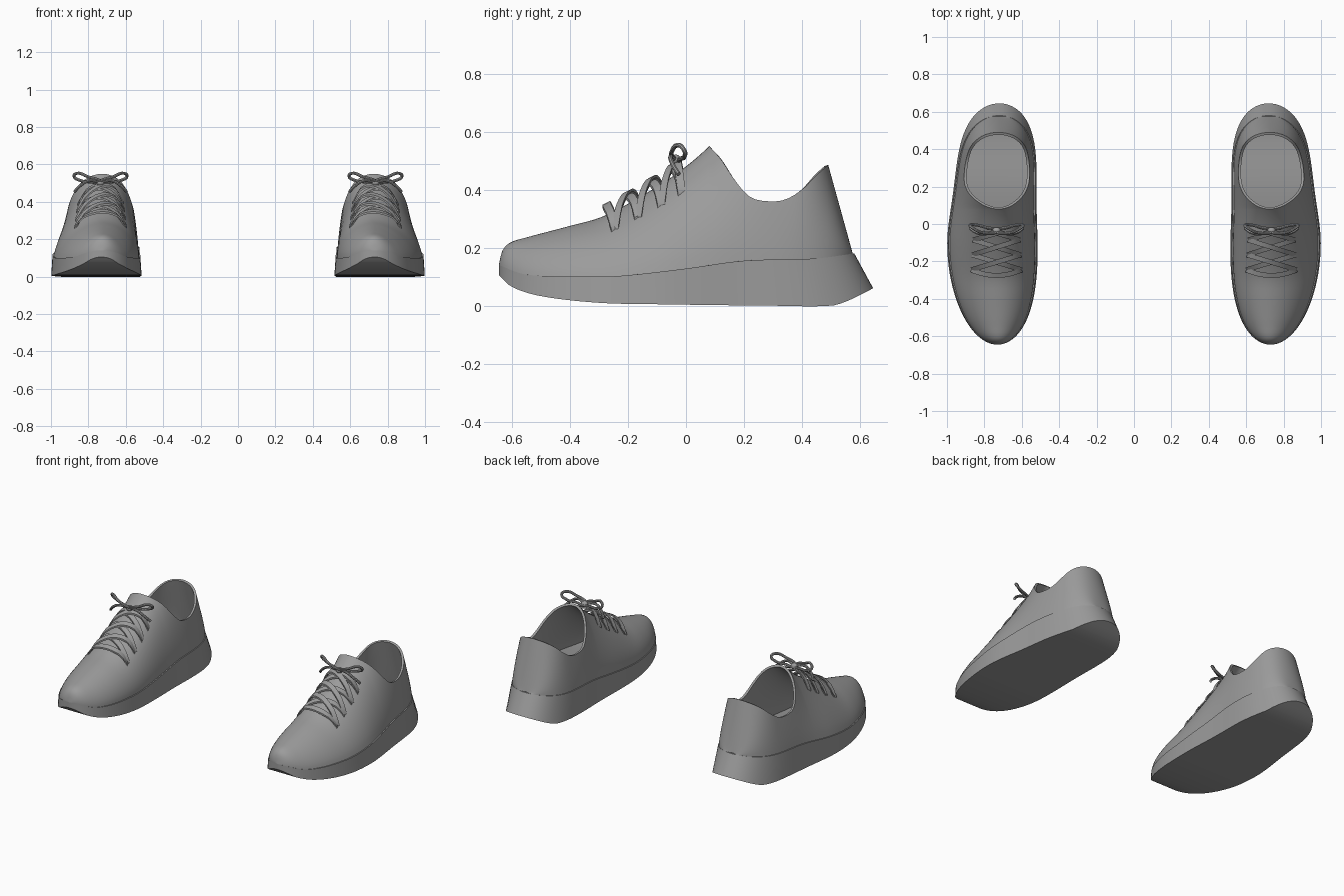
import bpy, bmesh, math
from mathutils import Vector

if "Cube" in bpy.data.objects:
    bpy.data.objects.remove(bpy.data.objects["Cube"])

grey = bpy.data.materials.new("mid grey")
grey.diffuse_color = (0.33, 0.33, 0.33, 1)
grey.use_nodes = True
grey.node_tree.nodes["Principled BSDF"].inputs["Base Color"].default_value = grey.diffuse_color


def interp(pts, y):
    """Smooth curve through (y, value) points."""
    y = min(max(y, pts[0][0]), pts[-1][0])
    n = len(pts)
    i = 0
    while i < n - 2 and y > pts[i + 1][0]:
        i += 1

    def slope(k):
        a, b = pts[max(k - 1, 0)], pts[min(k + 1, n - 1)]
        return (b[1] - a[1]) / (b[0] - a[0])
    (y0, v0), (y1, v1) = pts[i], pts[i + 1]
    h = y1 - y0
    t = (y - y0) / h
    return ((2*t**3 - 3*t*t + 1) * v0 + (t**3 - 2*t*t + t) * h * slope(i)
            + (3*t*t - 2*t**3) * v1 + (t**3 - t*t) * h * slope(i + 1))


# Side profiles of the shoe, along its length
SOLE_TOP = [(-.645, .14), (-.55, .107), (-.3, .1), (-.2, .105), (0, .128),
            (.2, .155), (.45, .163), (.58, .18)]
SOLE_BOTTOM = [(-.645, .105), (-.6, .065), (-.5, .033), (-.3, .01), (-.1, .005),
               (.3, 0), (.5, 0), (.56, .018), (.645, .06)]
CREST = [(-.645, .14), (-.635, .185), (-.61, .215), (-.55, .235), (-.4, .275),
         (-.28, .31), (-.1, .41), (0, .48), (.08, .55), (.12, .6), (.25, .78),
         (.35, .8), (.405, .79), (.49, .485), (.575, .178)]
COLLAR = [(.08, .55), (.12, .505), (.17, .43), (.22, .375), (.28, .36),
          (.34, .365), (.4, .4), (.45, .45), (.49, .485)]
WIDTH = [(-.645, .235), (-.1, .235), (.2, .215), (.58, .208)]
CENTRE = [(-.645, .73), (-.1, .757), (.3, .735), (.58, .72)]


def half_width(y):
    u = min(max((y + .0325) / .6125, -1), 1)
    return interp(WIDTH, y) * math.sqrt(max(0, 1 - abs(u) ** (2.5 if u < 0 else 5)))


def section(y, z):
    """Centre and half width of the upper at length y and height z."""
    z0 = interp(SOLE_TOP, y)
    r = min(max((z - z0) / max(interp(CREST, y) - z0, 1e-5), 0), 1)
    c = interp(CENTRE, y)
    half = .97 * half_width(y) * (1 - .35 * (z - z0)) * math.sqrt(max(0, 1 - r ** 1.7))
    return c + (.725 - c) * r, half


def surface_z(x, y):
    lo, hi = interp(SOLE_TOP, y), interp(CREST, y)
    for _ in range(30):
        mid = (lo + hi) / 2
        c, h = section(y, mid)
        lo, hi = (mid, hi) if abs(x - c) < h else (lo, mid)
    return lo


def stations(a, b, n):
    return [a + (b - a) * (1 - math.cos(math.pi * i / n)) / 2 for i in range(n + 1)]


def finish(obj, angle=40):
    """Smooth shading, colour and the mirrored second shoe."""
    bpy.ops.object.select_all(action='DESELECT')
    obj.select_set(True)
    bpy.context.view_layer.objects.active = obj
    for m in list(obj.modifiers):
        bpy.ops.object.modifier_apply(modifier=m.name)
    bpy.ops.object.shade_smooth_by_angle(angle=math.radians(angle))
    obj.data.materials.clear()
    obj.data.materials.append(grey)
    m = obj.modifiers.new("Pair", 'MIRROR')
    m.use_mirror_merge = False


def loft(name, rings, skip=(), cap_ends=False):
    """Skin between closed rings, leaving out the strips listed in skip."""
    bm = bmesh.new()
    rows = [[bm.verts.new(p) for p in r] for r in rings]
    n = len(rows[0])
    for a, b in zip(rows, rows[1:]):
        for j in range(n):
            if j not in skip:
                k = (j + 1) % n
                bm.faces.new((a[j], b[j], b[k], a[k]))
    if cap_ends:
        bm.faces.new(rows[0])
        bm.faces.new(rows[-1][::-1])
    bmesh.ops.remove_doubles(bm, verts=bm.verts, dist=1e-4)
    if cap_ends:
        bmesh.ops.recalc_face_normals(bm, faces=bm.faces)
    me = bpy.data.meshes.new(name)
    bm.to_mesh(me)
    bm.free()
    obj = bpy.data.objects.new(name, me)
    bpy.context.collection.objects.link(obj)
    return obj


# Sole: flared towards the ground and swept out behind the heel
rings = []
for y in stations(-.645, .58, 56):
    yb = y + .065 * max(0, (y - .1) / .48) ** 1.5
    c, w = interp(CENTRE, y), half_width(y)
    zt, zb = interp(SOLE_TOP, y), interp(SOLE_BOTTOM, yb)
    rings.append([(c + w * 1.03, yb, zb), (c + w, y, zt),
                  (c - w, y, zt), (c - w * 1.03, yb, zb)])
finish(loft("sole", rings), 35)

# Upper: arched sections, open along the collar line
ROWS = 16
ys = stations(-.645, .08, 36) + stations(.08, .49, 28)[1:] + stations(.49, .575, 12)[1:]
rings = []
for y in ys:
    z0, top = interp(SOLE_TOP, y), interp(CREST, y)
    if .08 < y < .49:
        top = min(top, interp(COLLAR, y))
    right, left = [], []
    for j in range(ROWS + 1):
        z = z0 + (top - z0) * math.sin(j / ROWS * math.pi / 2)
        c, h = section(y, z)
        right.append((c + h, y, z))
        left.append((c - h, y, z))
    rings.append(right + left[::-1])
upper = loft("upper", rings, skip=(ROWS, 2 * ROWS + 1))
wall = upper.modifiers.new("Wall", 'SOLIDIFY')
wall.thickness = .014
wall.offset = -1
finish(upper, 50)


# Crossed flat laces over the instep
def lace(name, start, end, lift, sag=0.0, width=.026, thick=.01):
    pts = []
    for i in range(13):
        t = i / 12
        bulge = 4 * t * (1 - t)
        x = start[0] + (end[0] - start[0]) * t
        y = start[1] + (end[1] - start[1]) * t - sag * bulge
        pts.append(Vector((x, y, surface_z(x, y) - .004 + (lift + .012) * min(1, bulge * 2)
                           + .012 * bulge)))
    rings = []
    for i, p in enumerate(pts):
        d = pts[min(i + 1, 12)] - pts[max(i - 1, 0)]
        side = Vector((-d.y, d.x, 0)).normalized() * width / 2
        # tilt the ribbon with the slope of the instep
        side.z = side.y * .5
        up = Vector((0, 0, thick))
        rings.append([p + side, p - side, p - side + up, p + side + up])
    finish(loft(name, rings, cap_ends=True))


MID = .735
eyelets = [-.245, -.165, -.085, -.015]
spread = [.135, .13, .125, .12]
lace("lace_bar", (MID - .135, -.245), (MID + .135, -.245), .012, sag=.03)
for i in range(3):
    for s, lift in ((1, .004), (-1, .016)):
        lace(f"lace_cross_{i + 1}_{'a' if s > 0 else 'b'}",
             (MID - s * spread[i], eyelets[i]),
             (MID + s * spread[i + 1], eyelets[i + 1]), lift)
lace("lace_top_bar", (MID - .12, -.015), (MID + .12, -.015), .012, sag=.015)


# Bow: two loops and two loose ends
def cord(name, pts, closed=False):
    cu = bpy.data.curves.new(name, 'CURVE')
    cu.dimensions = '3D'
    cu.bevel_depth = .008
    cu.bevel_resolution = 2
    cu.use_fill_caps = True
    cu.resolution_u = 6
    sp = cu.splines.new('BEZIER')
    sp.bezier_points.add(len(pts) - 1)
    for b, p in zip(sp.bezier_points, pts):
        b.co = p
        b.handle_left_type = b.handle_right_type = 'AUTO'
    sp.use_cyclic_u = closed
    obj = bpy.data.objects.new(name, cu)
    bpy.context.collection.objects.link(obj)
    bpy.ops.object.select_all(action='DESELECT')
    obj.select_set(True)
    bpy.context.view_layer.objects.active = obj
    bpy.ops.object.convert(target='MESH')
    finish(bpy.context.view_layer.objects.active)


KNOT = Vector((MID, -.035, .503))
loop = [(0, 0, 0), (.07, -.012, .032), (.125, .012, .05), (.142, .028, .034),
        (.11, .03, .012), (.05, .015, .003)]
tail = [(0, 0, 0), (.06, -.018, .01), (.11, -.01, -.018), (.14, .01, -.05)]
for s, side in ((1, "outer"), (-1, "inner")):
    cord(f"bow_loop_{side}", [KNOT + Vector((s * x, y, z)) for x, y, z in loop], True)
    cord(f"bow_end_{side}", [KNOT + Vector((s * x, y, z)) for x, y, z in tail])

bpy.ops.mesh.primitive_uv_sphere_add(segments=16, ring_count=8, radius=1, location=KNOT)
knot = bpy.context.object
knot.name = "bow_knot"
knot.scale = (.022, .018, .018)
bpy.ops.object.transform_apply(location=True, rotation=False, scale=True)
finish(knot)
